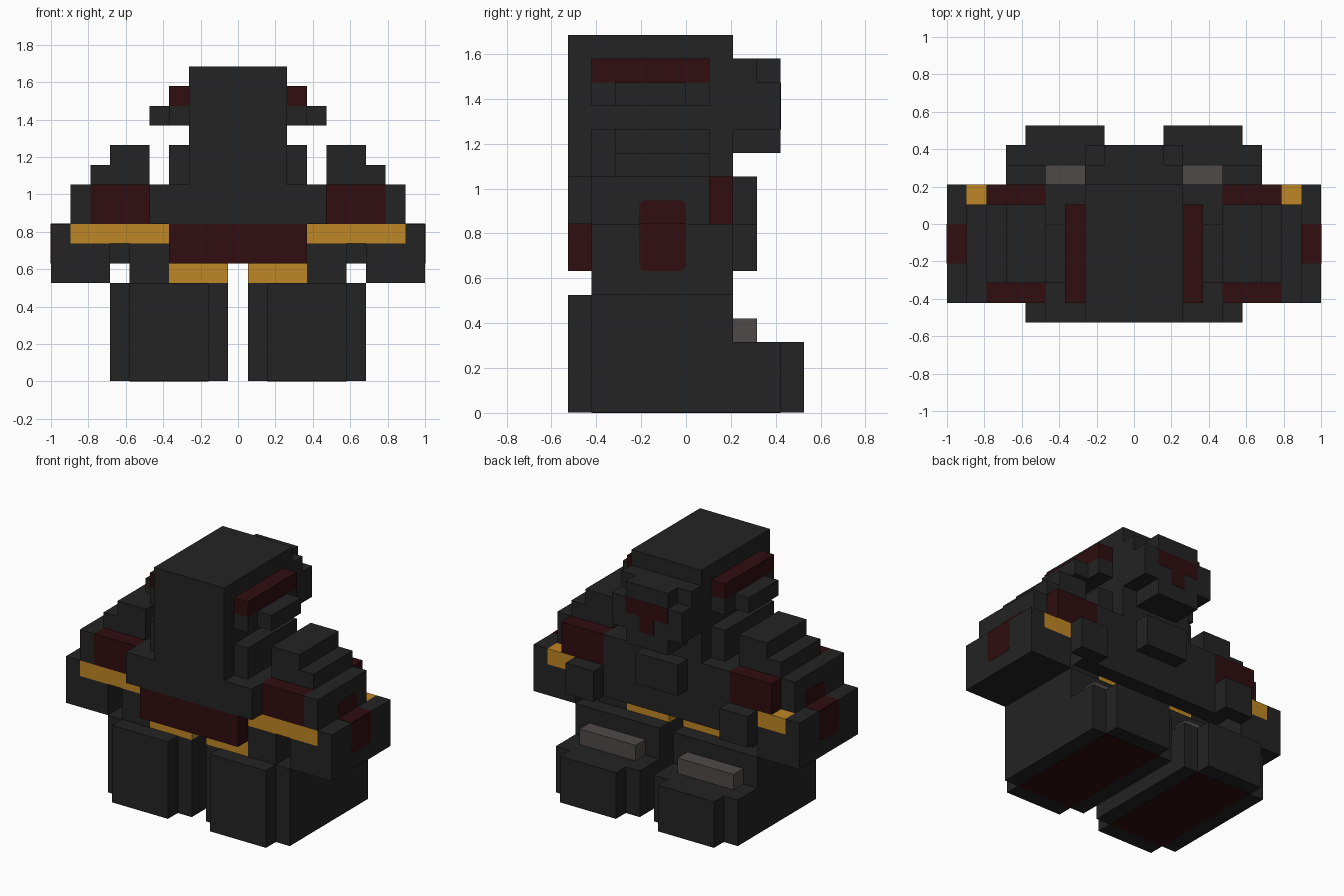
import bpy, bmesh
from mathutils import Vector

U = 2 / 19          # one block
THIN = 0.02         # plate thickness in blocks

cube = bpy.data.objects.get("Cube")
if cube:
    bpy.data.objects.remove(cube)


def material(name, rgb):
    m = bpy.data.materials.new(name)
    m.use_nodes = True
    colour = (*rgb, 1)
    m.diffuse_color = colour
    m.node_tree.nodes["Principled BSDF"].inputs["Base Color"].default_value = colour
    return m


CHARCOAL = material("charcoal", (0.017, 0.017, 0.017))
MAROON = material("dark red", (0.029, 0.004, 0.005))
GOLD = material("gold", (0.52, 0.24, 0.018))
GREY = material("warm grey", (0.078, 0.068, 0.066))


def part(name, mat, *boxes, side=1, round_z=None):
    """Join boxes given as (x range, y range, z range) in blocks."""
    bm = bmesh.new()
    for box in boxes:
        lo, hi = (Vector(c) for c in zip(*box))
        mid, size = (lo + hi) / 2, hi - lo
        mid.x *= side
        for v in bmesh.ops.create_cube(bm, size=1)["verts"]:
            v.co = (mid + v.co * size) * U
    if round_z is not None:   # soften the corners at one height
        edges = [e for e in bm.edges
                 if all(abs(v.co.z - round_z * U) < 1e-4 for v in e.verts)
                 and abs(e.verts[0].co.y - e.verts[1].co.y) < 1e-5]
        bmesh.ops.bevel(bm, geom=edges, offset=0.3 * U, segments=3,
                        profile=0.5, affect="EDGES")
    mesh = bpy.data.meshes.new(name)
    bm.to_mesh(mesh)
    bm.free()
    mesh.materials.append(mat)
    obj = bpy.data.objects.new(name, mesh)
    bpy.context.collection.objects.link(obj)


def pair(name, mat, *boxes, **kw):
    part("left_" + name, mat, *boxes, side=1, **kw)
    part("right_" + name, mat, *boxes, side=-1, **kw)


def wide(half):
    return (-half, half)


# Head with stepped face
part("head", CHARCOAL, (wide(2.5), (-5, 2), (10, 16)))
part("face", CHARCOAL,
     (wide(2.5), (2, 4), (12, 14)),
     (wide(2.5), (2, 3), (14, 15)),
     (wide(1.5), (3, 4), (14, 15)),
     (wide(1.5), (2, 4), (11, 12)))
part("face_marking", MAROON,
     (wide(1.5), (4, 4 + THIN), (13, 14)),
     (wide(0.5), (4, 4 + THIN), (12, 13)))
pair("brow_bar", MAROON, ((2.5, 3.5), (-4, 1), (14, 15)))
pair("ear", CHARCOAL,
     ((2.5, 3.5), (-4, 1), (13, 14)),
     ((3.5, 4.5), (-3, 0), (13, 14)))
pair("neck_side", CHARCOAL, ((2.5, 3.5), (-4, 1), (10, 12)))

# Torso
part("chest", CHARCOAL, (wide(4.5), (-5, 2), (8, 10)))
part("chest_plate", CHARCOAL, (wide(1.5), (2, 3), (8, 10)))
part("abdomen", CHARCOAL,
     (wide(5.5), (-4, 2), (6, 7)),
     (wide(6.5), (-3, 2), (7, 8)))
part("waist_band", MAROON, (wide(3.5), (-5, -4), (6, 8)))
pair("belt", GOLD, ((0.5, 3.5), (-4, 1), (5, 6)))
pair("hip", CHARCOAL, ((3.5, 5.5), (-4, 1), (5, 6)))
pair("side_pouch", CHARCOAL, ((4.5, 6.5), (2, 3), (6, 8)))

# Stepped shoulders
pair("shoulder", CHARCOAL,
     ((4.5, 7.5), (-3, 1), (8, 11)),
     ((7.5, 8.5), (-4, 1), (8, 10)),
     ((4.5, 6.5), (-3, 1), (11, 12)))
pair("shoulder_panels", MAROON,
     ((4.5, 7.5), (-4, -3), (8, 10)),
     ((4.5, 7.5), (1, 2), (8, 10)))

# Arms with gold trim
pair("arm", CHARCOAL,
     ((6.5, 8.5), (-4, 2), (5, 7)),
     ((6.5, 8.5), (-3, 1), (7, 8)),
     ((8.5, 9.5), (-4, 2), (5, 8)))
pair("arm_trim", GOLD,
     ((3.5, 8.5), (-4, -3), (7, 8)),
     ((6.5, 8.5), (1, 2), (7, 8)))

# Folded red patch running over the step on each arm
pair("upper_patch", MAROON, ((8.5, 8.5 + THIN), (-2, 0), (8, 9)), round_z=9)
pair("step_patch", MAROON, ((8.5, 9.5), (-2, 0), (8, 8 + THIN)))
pair("lower_patch", MAROON, ((9.5, 9.5 + THIN), (-2, 0), (6, 8)), round_z=6)

# Legs, feet and soles
pair("leg", CHARCOAL,
     ((0.5, 6.5), (-4, 2), (3, 5)),
     ((1.5, 5.5), (-5, -4), (3, 5)))
pair("foot", CHARCOAL,
     ((0.5, 6.5), (-4, 4), (THIN, 3)),
     ((1.5, 5.5), (-5, -4), (THIN, 3)),
     ((1.5, 5.5), (4, 5), (THIN, 3)))
pair("sole", MAROON, ((1.5, 5.5), (-4, 4), (0, THIN)))
pair("foot_strap", GREY, ((1.5, 5.5), (2, 3), (3, 4)))
